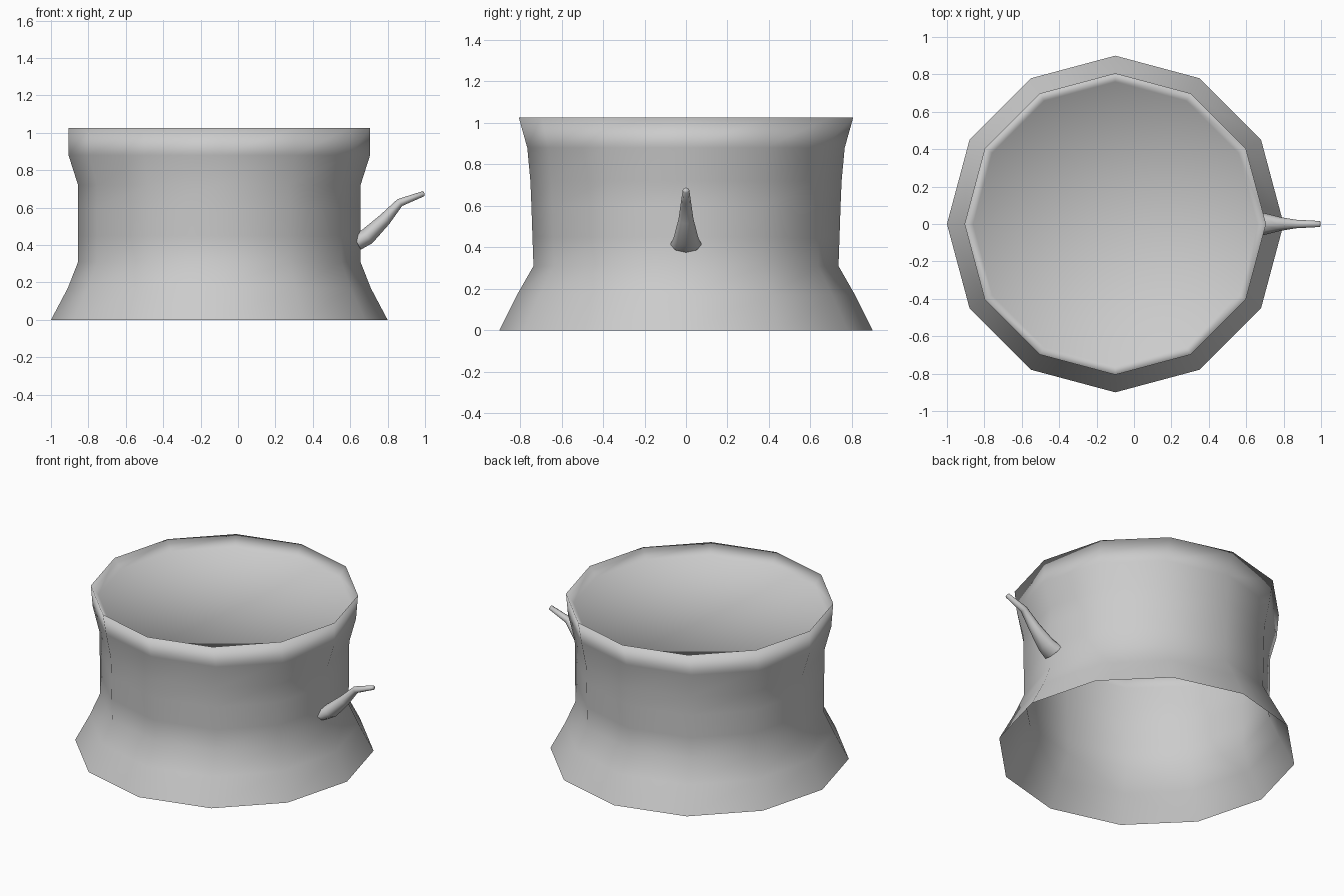
import bpy, bmesh
from math import sin, cos, pi
from mathutils import Vector

if "Cube" in bpy.data.objects:
    bpy.data.objects.remove(bpy.data.objects["Cube"])


def loft(name, rings, cap_start=None, cap_end=None):
    """Bridge equal-sized point rings; optionally close either end with a fan."""
    bm = bmesh.new()
    loops = [[bm.verts.new(p) for p in ring] for ring in rings]
    n = len(loops[0])
    for a, b in zip(loops, loops[1:]):
        for i in range(n):
            j = (i + 1) % n
            bm.faces.new((a[i], a[j], b[j], b[i]))
    for tip, loop in ((cap_start, loops[0]), (cap_end, loops[-1])):
        if tip is not None:
            c = bm.verts.new(tip)
            for i in range(n):
                bm.faces.new((loop[i], loop[(i + 1) % n], c))
    bmesh.ops.recalc_face_normals(bm, faces=bm.faces)
    mesh = bpy.data.meshes.new(name)
    bm.to_mesh(mesh)
    bm.free()
    mesh.shade_smooth()
    obj = bpy.data.objects.new(name, mesh)
    bpy.context.collection.objects.link(obj)
    return obj


# Hollow stump: 12-sided, open underneath, with a shallow recessed top
CX = -0.1
profile = [  # x radius, y radius, z
    (0.90, 0.90, 0.0), (0.81, 0.815, 0.17), (0.755, 0.735, 0.31),
    (0.755, 0.74, 0.45), (0.755, 0.745, 0.60), (0.755, 0.75, 0.72),
    (0.806, 0.765, 0.88), (0.806, 0.806, 1.026),
    (0.76, 0.76, 0.965),
]
rings = [[(CX + rx * cos(i * pi / 6), ry * sin(i * pi / 6), z) for i in range(12)]
         for rx, ry, z in profile]
loft("stump", rings, cap_end=(CX, 0, 0.955))

# Twig: tapered bent branch rising from the right side
path = [  # x, z, half width in y, half thickness
    (0.635, 0.415, 0.075, 0.045), (0.69, 0.445, 0.06, 0.045),
    (0.785, 0.537, 0.036, 0.034), (0.865, 0.627, 0.023, 0.022),
    (0.993, 0.675, 0.016, 0.014),
]
twig = []
for k, (x, z, wy, wn) in enumerate(path):
    a, b = path[max(k - 1, 0)], path[min(k + 1, len(path) - 1)]
    t = Vector((b[0] - a[0], 0, b[1] - a[1])).normalized()
    normal = Vector((-t.z, 0, t.x))
    twig.append([Vector((x, 0, z)) + Vector((0, wy * cos(i * pi / 4), 0))
                 + normal * wn * sin(i * pi / 4) for i in range(8)])
loft("twig", twig, cap_end=(0.998, 0, 0.677))
